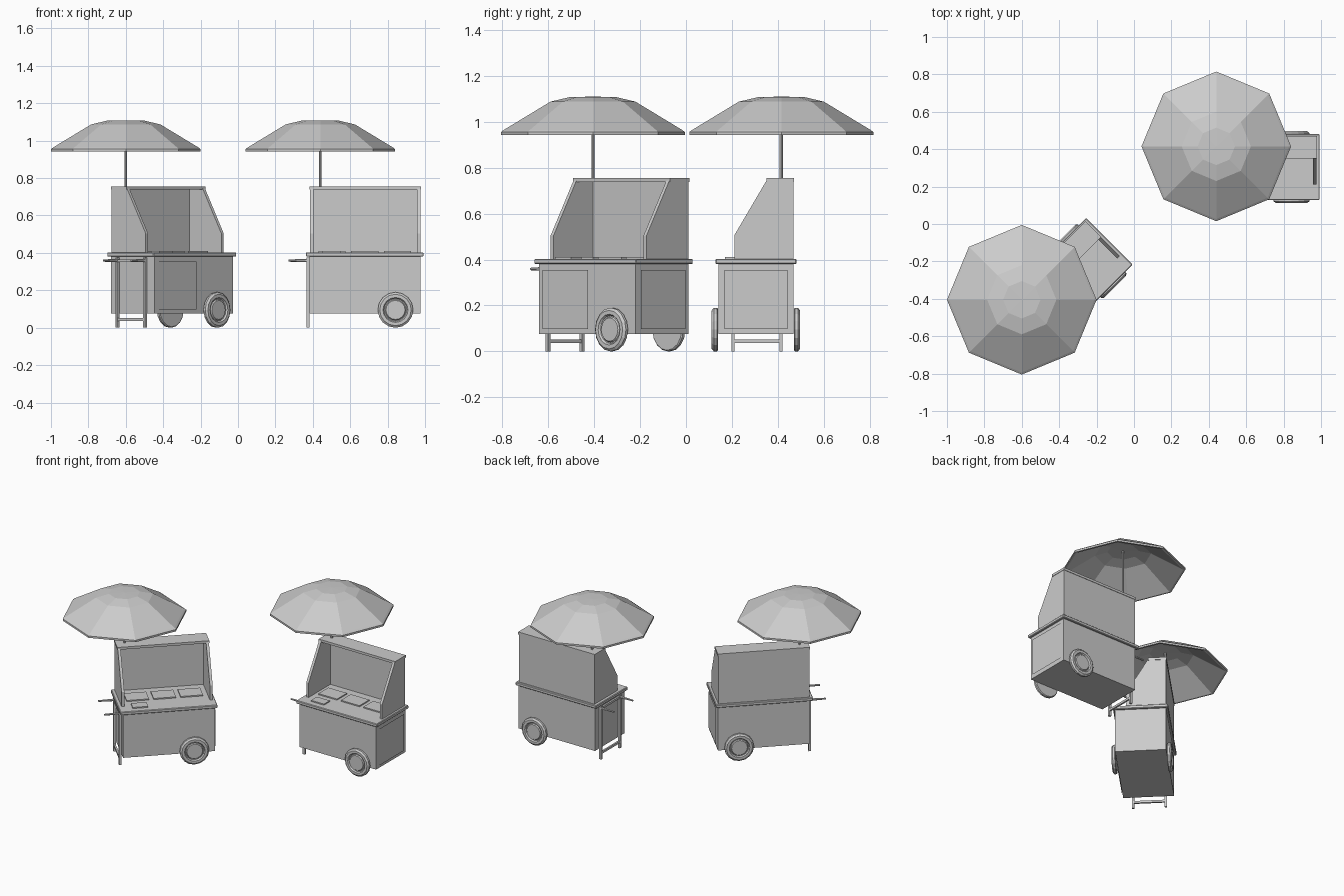
import bpy, bmesh
from math import cos, sin, tau, radians
from mathutils import Matrix, Vector

cube = bpy.data.objects.get("Cube")
if cube:
    bpy.data.objects.remove(cube)

grey = bpy.data.materials.new("light_grey")
grey.use_nodes = True
grey.diffuse_color = (0.6, 0.6, 0.6, 1)
grey.node_tree.nodes["Principled BSDF"].inputs["Base Color"].default_value = (0.6, 0.6, 0.6, 1)

parts = []  # finished meshes, with their names


def finish(name, bm):
    bmesh.ops.recalc_face_normals(bm, faces=bm.faces)
    mesh = bpy.data.meshes.new(name)
    bm.to_mesh(mesh)
    bm.free()
    mesh.materials.append(grey)
    parts.append((name, mesh))


def box(name, x, y, z, bevel=0):
    bm = bmesh.new()
    bmesh.ops.create_cube(bm, size=1)
    for v in bm.verts:
        v.co = [a + (b - a) * (c + 0.5) for (a, b), c in zip((x, y, z), v.co)]
    if bevel:
        bmesh.ops.bevel(bm, geom=bm.edges[:], offset=bevel, segments=1, affect='EDGES')
    finish(name, bm)


def extrude_side(name, outline, x0, x1):
    """Extrude a (y, z) outline along x."""
    bm = bmesh.new()
    face = bm.faces.new([bm.verts.new((x0, y, z)) for y, z in outline])
    new = bmesh.ops.extrude_face_region(bm, geom=[face])["geom"]
    moved = [g for g in new if isinstance(g, bmesh.types.BMVert)]
    bmesh.ops.translate(bm, verts=moved, vec=(x1 - x0, 0, 0))
    finish(name, bm)


def lathe(name, profile, sides, matrix):
    """Turn a (radius, height) profile about the z axis, then place it."""
    bm = bmesh.new()
    rings = []
    for r, h in profile:
        count = sides if r else 1
        rings.append([bm.verts.new((r * cos(tau * i / sides), r * sin(tau * i / sides), h))
                      for i in range(count)])
    for a, b in zip(rings, rings[1:]):
        for i in range(sides):
            j = (i + 1) % sides
            quad = [a[i % len(a)], a[j % len(a)], b[j % len(b)], b[i % len(b)]]
            bm.faces.new(list(dict.fromkeys(quad)))
    bm.transform(matrix)
    finish(name, bm)


def door(name, centre, width, height, angle):
    """Raised frame with chamfered edges and a recessed panel."""
    bm = bmesh.new()
    w, h = width / 2, height / 2
    face = bm.faces.new([bm.verts.new(p) for p in
                         ((-w, 0, -h), (w, 0, -h), (w, 0, h), (-w, 0, h))])
    for thickness, push in ((0.001, 0.012), (0.008, 0.007), (0.012, 0), (0.008, -0.012)):
        bmesh.ops.inset_region(bm, faces=[face], thickness=thickness)
        bmesh.ops.translate(bm, verts=face.verts[:], vec=(0, -push, 0))
    bm.transform(Matrix.Translation(centre) @ Matrix.Rotation(radians(angle), 4, 'Z'))
    finish(name, bm)


# Body and counter
box("body", (0.382, 0.977), (0.141, 0.467), (0.075, 0.38))
box("counter", (0.363, 0.992), (0.128, 0.481), (0.38, 0.403), 0.004)
door("front_door", (0.551, 0.141, 0.225), 0.282, 0.257, 0)
door("side_door", (0.977, 0.304, 0.225), 0.274, 0.257, 90)

# Hood: two sloped side walls, back and roof
wall = [(0.21, 0.402), (0.467, 0.402), (0.467, 0.75), (0.354, 0.75), (0.21, 0.505)]
extrude_side("hood_right_wall", wall, 0.385, 0.403)
extrude_side("hood_left_wall", wall, 0.957, 0.975)
box("hood_back", (0.385, 0.975), (0.452, 0.467), (0.402, 0.75))
box("hood_roof", (0.382, 0.978), (0.351, 0.47), (0.738, 0.755))

# Trays on the counter
for i in range(3):
    x = 0.43 + i * 0.175
    box(f"back_tray_{i + 1}", (x, x + 0.145), (0.28, 0.39), (0.4, 0.411))
box("small_front_tray", (0.45, 0.55), (0.17, 0.235), (0.4, 0.411))

# Wheels
tyre = [(0, 0), (0.09, 0), (0.095, 0.005), (0.095, 0.018), (0.084, 0.027), (0.067, 0.027),
        (0.061, 0.018), (0.056, 0.018), (0.051, 0.024), (0, 0.024)]
for name, y, turn in (("front_wheel", 0.139, 90), ("back_wheel", 0.469, -90)):
    lathe(name, tyre, 16, Matrix.Translation((0.842, y, 0.095)) @ Matrix.Rotation(radians(turn), 4, 'X'))

# Legs, tapered handles and cross bars
for name, y in (("front", 0.204), ("back", 0.413)):
    box(name + "_leg", (0.366, 0.382), (y - 0.007, y + 0.007), (0, 0.375))
    grip = [(0, 0), (0.009, 0), (0.006, 0.1), (0, 0.1)]
    lathe(name + "_handle", grip, 6,
          Matrix.Translation((0.37, y, 0.359)) @ Matrix.Rotation(radians(-90), 4, 'Y'))
for name, z in (("lower_bar", 0.036), ("upper_bar", 0.35)):
    box(name, (0.368, 0.38), (0.204, 0.413), (z, z + 0.015))

# Umbrella: pole and eight-sided hollow canopy
hub = Vector((0.44, 0.415, 0))
lathe("umbrella_pole", [(0, 0.74), (0.007, 0.74), (0.007, 1.1), (0, 1.1)], 8, Matrix.Translation(hub))
canopy = [(0, 1.109), (0.1, 1.107), (0.185, 1.087), (0.388, 0.964), (0.4, 0.955), (0.4, 0.942),
          (0.386, 0.942), (0.18, 1.072), (0.1, 1.094), (0, 1.096)]
lathe("umbrella_canopy", canopy, 8, Matrix.Translation(hub))

# Place two carts, the second turned an eighth of a circle
for label, place, angle in (("first", hub, 0), ("second", Vector((-0.6, -0.405, 0)), 45)):
    matrix = (Matrix.Translation(place) @ Matrix.Rotation(radians(angle), 4, 'Z')
              @ Matrix.Translation(-hub))
    for name, mesh in parts:
        obj = bpy.data.objects.new(f"{label}_cart_{name}", mesh)
        obj.matrix_world = matrix
        bpy.context.collection.objects.link(obj)
